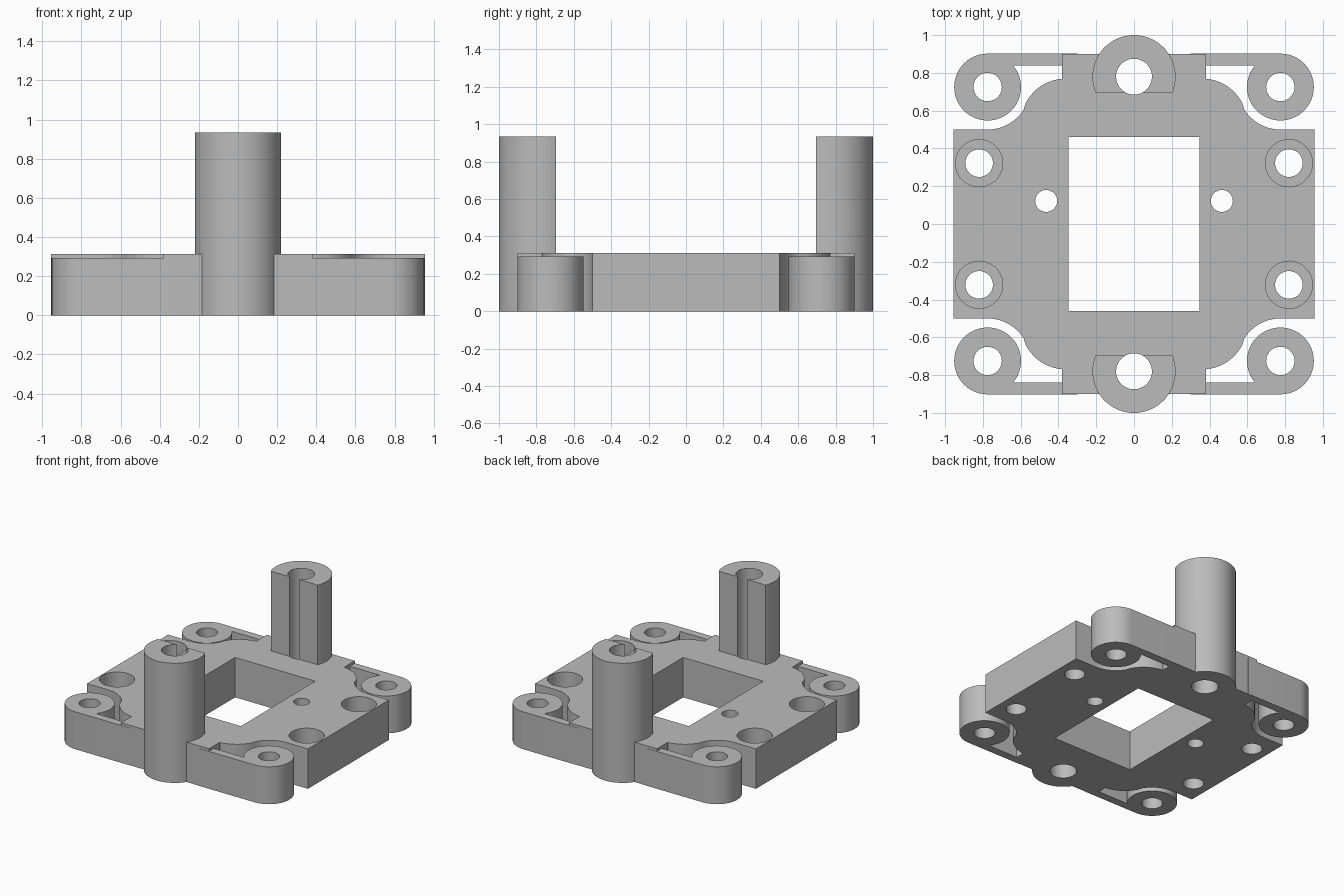
import bpy
import bmesh
from math import sin, cos, pi, radians, asin
from mathutils import Matrix

cube = bpy.data.objects.get("Cube")
if cube:
    bpy.data.objects.remove(cube, do_unlink=True)

PLATE_Z, EAR_Z, POST_Z = 0.312, 0.292, 0.935
EAR, EAR_R = (0.775, 0.725), 0.177
POST_Y, POST_R, FLAT_Y = 0.78, 0.22, 0.695

grey = bpy.data.materials.new("grey plastic")
grey.use_nodes = True
colour = (0.5, 0.5, 0.5, 1)
grey.diffuse_color = colour
grey.node_tree.nodes["Principled BSDF"].inputs["Base Color"].default_value = colour


def arc(cx, cy, r, start, end, n):
    """Points on an arc, angles in degrees."""
    step = (end - start) / n
    return [(cx + r * cos(radians(start + step * i)),
             cy + r * sin(radians(start + step * i))) for i in range(n + 1)]


def circle(x, y, r, n=48):
    return arc(x, y, r, 0, 360, n)[:-1]


def prism(name, outline, z0, z1, matrix=None):
    """Extrude a flat outline from z0 to z1."""
    bm = bmesh.new()
    base = bm.faces.new([bm.verts.new((x, y, z0)) for x, y in outline])
    top = bmesh.ops.extrude_face_region(bm, geom=[base])["geom"]
    verts = [v for v in top if isinstance(v, bmesh.types.BMVert)]
    bmesh.ops.translate(bm, vec=(0, 0, z1 - z0), verts=verts)
    if matrix:
        bm.transform(matrix)
    bmesh.ops.recalc_face_normals(bm, faces=bm.faces)
    mesh = bpy.data.meshes.new(name)
    bm.to_mesh(mesh)
    bm.free()
    mesh.materials.append(grey)
    ob = bpy.data.objects.new(name, mesh)
    bpy.context.collection.objects.link(ob)
    return ob


def combine(target, other, operation):
    """Apply a boolean and discard the helper."""
    mod = target.modifiers.new(operation, 'BOOLEAN')
    mod.operation, mod.solver, mod.object = operation, 'EXACT', other
    bpy.context.view_layer.objects.active = target
    bpy.ops.object.modifier_apply(modifier=mod.name)
    bpy.data.objects.remove(other, do_unlink=True)


def mirrored(points, sx, sy):
    return [(x * sx, y * sy) for x, y in points]


# Plate outline: one quarter with an S-curve around the ear, then mirrored
quarter = [(0.955, 0.5)]
quarter += arc(EAR[0], EAR[1], 0.225, 270, 212, 10)
quarter += arc(0.36, 0.53, 0.24, 27, 85, 10)
quarter += [(0.38, 0.77), (0.38, 0.9)]
right_half = quarter + mirrored(quarter, -1, 1)[::-1]
body = prism("mounting_bracket", right_half + mirrored(right_half, -1, -1), 0, PLATE_Z)

# Corner ears on thin arms
arm_in = 0.84
meet = 180 - asin((arm_in - EAR[1]) / EAR_R) * 180 / pi
ear = arc(EAR[0], EAR[1], EAR_R, 90, meet - 360, 48)
ear += [(0.3, arm_in), (0.3, EAR[1] + EAR_R)]
corners = [(sx, sy) for sx in (-1, 1) for sy in (-1, 1)]
for sx, sy in corners:
    combine(body, prism("ear", mirrored(ear, sx, sy), 0, EAR_Z), 'UNION')

# Tall posts with a flat on the inner side
dip = asin((POST_Y - FLAT_Y) / POST_R) * 180 / pi
post = arc(0, POST_Y, POST_R, -dip, 180 + dip, 56)
for sy in (-1, 1):
    combine(body, prism("post", mirrored(post, 1, sy), 0, POST_Z), 'UNION')

# Central window
w, h = 0.347, 0.46
combine(body, prism("window", [(-w, -h), (w, -h), (w, h), (-w, h)], -1, 2), 'DIFFERENCE')

# Vertical holes: ears, counterbored screws, posts, small pair
for sx, sy in corners:
    for x, y, r, z in ((*EAR, 0.075, -1), (0.82, 0.322, 0.073, -1),
                       (0.82, 0.322, 0.125, PLATE_Z - 0.18)):
        combine(body, prism("hole", circle(x * sx, y * sy, r), z, 2), 'DIFFERENCE')
for s in (-1, 1):
    combine(body, prism("bore", circle(0, POST_Y * s, 0.095), -1, 2), 'DIFFERENCE')
    combine(body, prism("pin_hole", circle(0.465 * s, 0.122, 0.058), -1, 2), 'DIFFERENCE')

# Cross hole through both sides
turn = Matrix.Translation((0, 0, 0.113)) @ Matrix.Rotation(pi / 2, 4, 'Y')
combine(body, prism("cross_hole", circle(0, 0, 0.059), -2, 2, turn), 'DIFFERENCE')

bpy.ops.object.select_all(action='DESELECT')
body.select_set(True)
bpy.context.view_layer.objects.active = body
bpy.ops.object.shade_smooth_by_angle(angle=radians(30))
